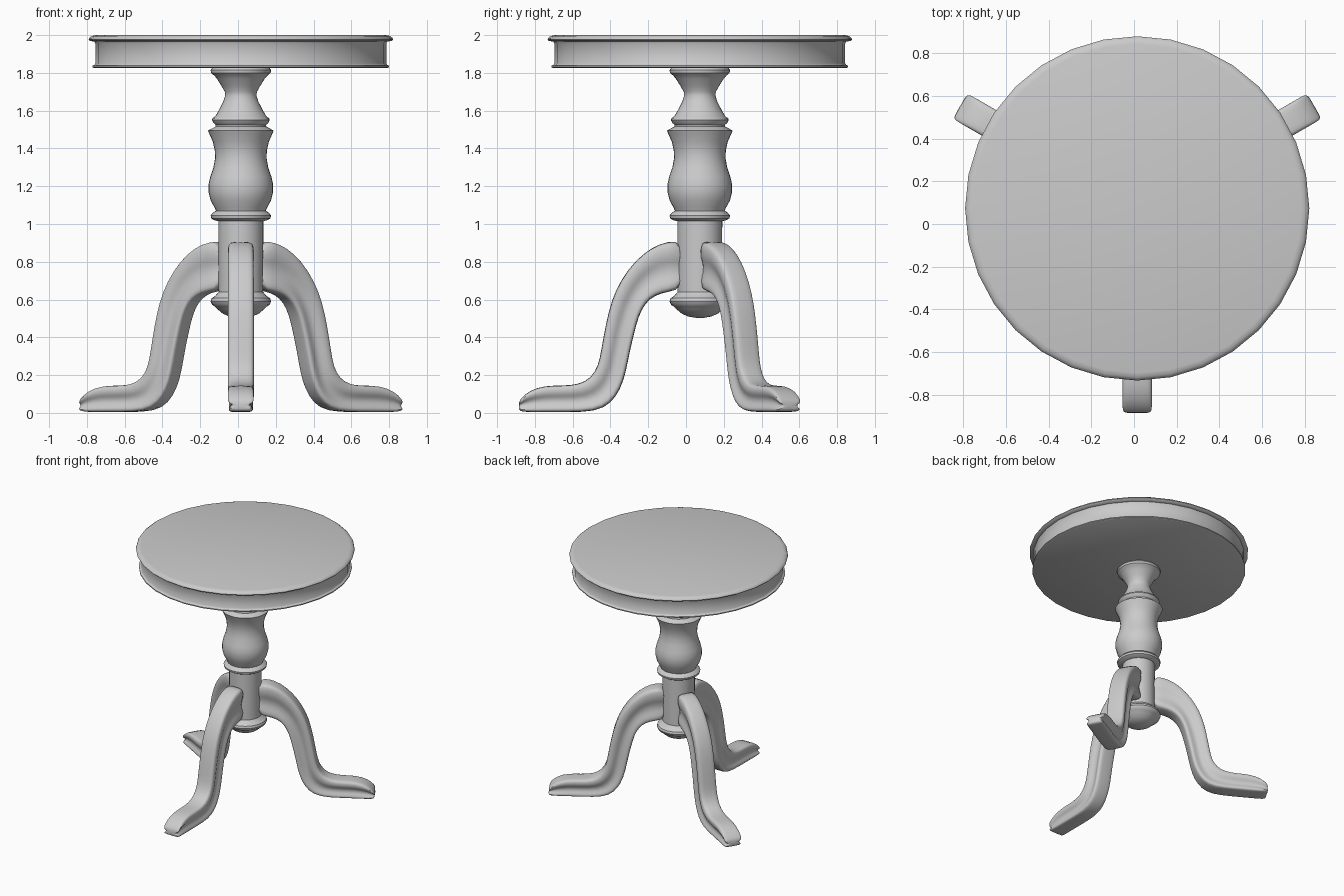
import bpy, bmesh, math
from mathutils import Vector

AX, AY = 0.015, 0.073   # vertical axis of the table


def finish(bm, name, angle, subsurf=0):
    bmesh.ops.recalc_face_normals(bm, faces=bm.faces)
    me = bpy.data.meshes.new(name)
    bm.to_mesh(me)
    bm.free()
    ob = bpy.data.objects.new(name, me)
    bpy.context.collection.objects.link(ob)
    me.polygons.foreach_set("use_smooth", [True] * len(me.polygons))
    me.set_sharp_from_angle(angle=math.radians(angle))
    ob.location = (AX, AY, 0)
    if subsurf:
        m = ob.modifiers.new("Smooth", 'SUBSURF')
        m.levels = m.render_levels = subsurf
    return ob


def bridge(bm, loops):
    """Skin consecutive closed loops and cap both ends."""
    n = len(loops[0])
    for a, b in zip(loops, loops[1:]):
        for i in range(n):
            j = (i + 1) % n
            bm.faces.new((a[i], a[j], b[j], b[i]))
    bm.faces.new(loops[0])
    bm.faces.new(loops[-1])


def lathe(name, profile, seg=32, angle=40):
    bm = bmesh.new()
    loops = [[bm.verts.new((r * math.cos(math.tau * i / seg),
                            r * math.sin(math.tau * i / seg), z))
              for i in range(seg)] for r, z in profile]
    bridge(bm, loops)
    return finish(bm, name, angle)


# round top with moulded rim, recessed apron and lower bead
lathe("table_top", [
    (0.77, 2.0), (0.79, 1.995), (0.803, 1.985), (0.806, 1.977), (0.80, 1.97),
    (0.775, 1.965), (0.77, 1.955), (0.77, 1.85), (0.775, 1.843),
    (0.785, 1.838), (0.785, 1.83), (0.775, 1.825)])

# turned column with vase, rings and a bottom finial
lathe("column", [
    (0.15, 1.83), (0.16, 1.815), (0.158, 1.80), (0.14, 1.785), (0.127, 1.77),
    (0.102, 1.73), (0.085, 1.70), (0.083, 1.68), (0.092, 1.65),
    (0.115, 1.605), (0.135, 1.57), (0.15, 1.56), (0.153, 1.55),
    (0.145, 1.535), (0.134, 1.525), (0.135, 1.515), (0.155, 1.505),
    (0.174, 1.494), (0.168, 1.48), (0.148, 1.435), (0.138, 1.39),
    (0.136, 1.35), (0.145, 1.30), (0.162, 1.25), (0.171, 1.21),
    (0.171, 1.17), (0.16, 1.125), (0.138, 1.085), (0.132, 1.07),
    (0.148, 1.06), (0.16, 1.045), (0.157, 1.03), (0.14, 1.02),
    (0.119, 1.015), (0.118, 0.64), (0.135, 0.62), (0.155, 0.607),
    (0.16, 0.59), (0.152, 0.572), (0.138, 0.563), (0.125, 0.55),
    (0.095, 0.525), (0.06, 0.51), (0.02, 0.503)])

# leg stations: outer (r, z) and inner (r, z) outline points
STATIONS = [
    (0.085, 0.912, 0.085, 0.652), (0.17, 0.908, 0.17, 0.642),
    (0.25, 0.88, 0.24, 0.622), (0.345, 0.805, 0.29, 0.58),
    (0.42, 0.70, 0.325, 0.51), (0.466, 0.60, 0.345, 0.43),
    (0.498, 0.47, 0.37, 0.33), (0.522, 0.33, 0.392, 0.21),
    (0.537, 0.25, 0.42, 0.125), (0.575, 0.185, 0.47, 0.05),
    (0.64, 0.15, 0.55, 0.006), (0.73, 0.144, 0.70, 0.004),
    (0.82, 0.145, 0.82, 0.004), (0.905, 0.118, 0.92, 0.004),
    (0.948, 0.075, 0.953, 0.01), (0.957, 0.06, 0.959, 0.02)]
# half section: depth from outer to inner edge, half width
SECTION = [(0, 0.045), (0.03, 0.062), (0.13, 0.07), (0.32, 0.068),
           (0.45, 0.052), (0.62, 0.048), (0.76, 0.058), (0.88, 0.066),
           (0.97, 0.06), (1, 0.045)]
RING = SECTION + [(t, -w) for t, w in reversed(SECTION)]


def leg(name, degrees):
    bm = bmesh.new()
    loops = []
    for k, (r0, z0, r1, z1) in enumerate(STATIONS):
        a, b = Vector((r0, 0, z0)), Vector((r1, 0, z1))
        s = 0.85 if k == len(STATIONS) - 1 else 1.0
        loops.append([bm.verts.new(a.lerp(b, t) + Vector((0, w * s, 0)))
                      for t, w in RING])
    bridge(bm, loops)
    ob = finish(bm, name, 60, subsurf=1)
    ob.rotation_euler.z = math.radians(degrees)


# three splayed legs
for label, deg in (("front_leg", -90), ("right_leg", 30), ("left_leg", 150)):
    leg(label, deg)
